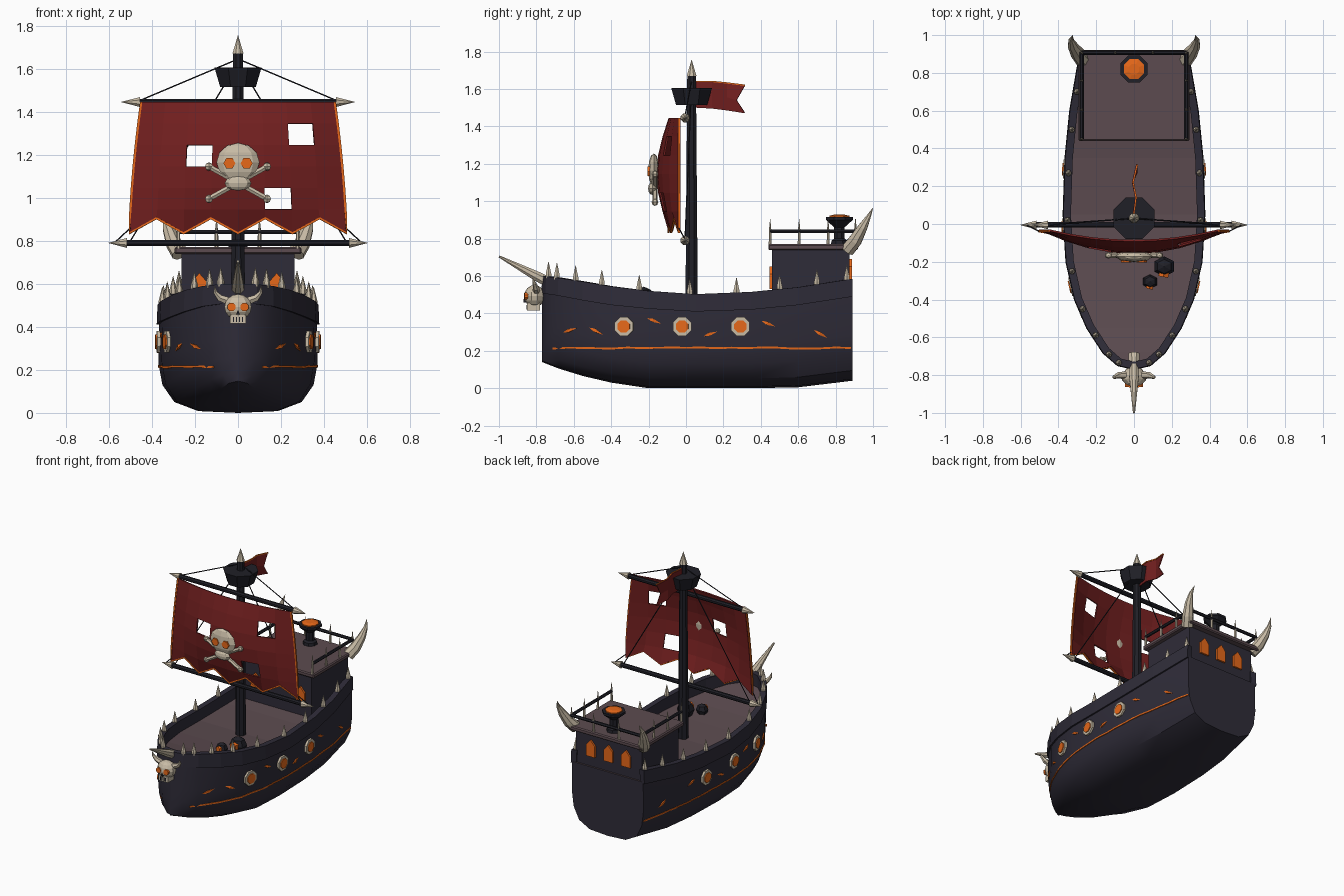
import bpy, bmesh, math, random
from mathutils import Vector, Matrix

if "Cube" in bpy.data.objects:
    bpy.data.objects.remove(bpy.data.objects["Cube"])

random.seed(3)

def material(name, rgb):
    m = bpy.data.materials.new(name)
    m.diffuse_color = (*rgb, 1)
    m.use_nodes = True
    m.node_tree.nodes["Principled BSDF"].inputs["Base Color"].default_value = m.diffuse_color
    return m

DARK = material("dark_wood", (0.028, 0.025, 0.04))
BLACK = material("black_iron", (0.014, 0.014, 0.02))
DECK = material("deck_wood", (0.107, 0.071, 0.08))
RED = material("red_cloth", (0.17, 0.014, 0.014))
BONE = material("bone", (0.58, 0.5, 0.38))
GLOW = material("glow", (0.8, 0.14, 0.01))

def mesh(name, verts, faces, mat, smooth=False):
    me = bpy.data.meshes.new(name)
    me.from_pydata([tuple(v) for v in verts], [], faces)
    bm = bmesh.new()
    bm.from_mesh(me)
    bmesh.ops.recalc_face_normals(bm, faces=bm.faces)
    bm.to_mesh(me)
    bm.free()
    ob = bpy.data.objects.new(name, me)
    bpy.context.collection.objects.link(ob)
    me.materials.append(mat)
    if smooth:
        bpy.ops.object.select_all(action='DESELECT')
        ob.select_set(True)
        bpy.context.view_layer.objects.active = ob
        bpy.ops.object.shade_smooth_by_angle(angle=math.radians(35))
    return ob

def rings(name, loops, mat, closed=True, smooth=False):
    """Skin equal-length loops of points and cap both ends."""
    n = len(loops[0])
    faces = [(i*n+j, i*n+(j+1) % n, (i+1)*n+(j+1) % n, (i+1)*n+j)
             for i in range(len(loops)-1) for j in range(n if closed else n-1)]
    faces += [tuple(range(n)), tuple((len(loops)-1)*n+j for j in range(n))]
    return mesh(name, [p for l in loops for p in l], faces, mat, smooth)

def tube(name, pts, radii, mat, n=8):
    pts = [Vector(p) for p in pts]
    if not isinstance(radii, (list, tuple)):
        radii = [radii]*len(pts)
    span = [max(p[k] for p in pts)-min(p[k] for p in pts) for k in range(3)]
    ref = Vector([float(k == span.index(min(span))) for k in range(3)])
    loops = []
    for i, p in enumerate(pts):
        d = pts[min(i+1, len(pts)-1)]-pts[max(i-1, 0)]
        if len(pts) > 2 and d.length < 1e-6:
            d = pts[-1]-pts[0]
        d = d.normalized() if d.length > 1e-6 else Vector((0, 0, 1))
        u = ref.cross(d).normalized()
        w = d.cross(u)
        loops.append([p+max(radii[i], 0.0008)*(u*math.cos(a)+w*math.sin(a))
                      for a in [2*math.pi*(j+.5)/n for j in range(n)]])
    return rings(name, loops, mat)

def ball(name, c, r, mat, seg=8, ring=6):
    bm = bmesh.new()
    bmesh.ops.create_uvsphere(bm, u_segments=seg, v_segments=ring, radius=1,
                              matrix=Matrix.Translation(c) @ Matrix.Diagonal((*r, 1)))
    me = bpy.data.meshes.new(name)
    bm.to_mesh(me)
    bm.free()
    me.materials.append(mat)
    ob = bpy.data.objects.new(name, me)
    bpy.context.collection.objects.link(ob)
    return ob

def prism(name, poly, y0, y1, mat):
    return rings(name, [[(x, y, z) for x, z in poly] for y in (y0, y1)], mat)

def box(name, x, y0, y1, z0, z1, mat):
    return prism(name, [(-x, z0), (x, z0), (x, z1), (-x, z1)], y0, y1, mat)

# Hull stations: y, half width, keel z, deck z, rail z
ST = [(-.77, .006, .14, .52, .60), (-.745, .085, .13, .515, .598), (-.68, .16, .105, .505, .59),
      (-.55, .245, .065, .48, .57), (-.4, .31, .03, .455, .545), (-.2, .355, 0, .435, .52),
      (.05, .37, 0, .42, .503), (.35, .36, 0, .43, .515), (.6, .335, .005, .455, .54),
      (.89, .285, .04, .50, .585)]
SEC = [(0, 0), (.5, .02), (.8, .12), (.95, .31), (1, .55), (.99, 1)]

def lerp(table, x, col):
    for a, b in zip(table, table[1:]):
        if x <= b[0] or b is table[-1]:
            return a[col]+(b[col]-a[col])*(x-a[0])/(b[0]-a[0])

def skin(s, y, z):
    """Point and outward direction on the hull side s (+1/-1)."""
    def width(t):
        k, d = lerp(ST, t, 2), lerp(ST, t, 3)
        return lerp(ST, t, 1)*lerp([(h, f) for f, h in SEC], (z-k)/(d-k), 1)
    slope = (width(y+.02)-width(y-.02))/.04
    return Vector((s*width(y), y, z)), Vector((s, -slope, 0)).normalized()

half = lambda w, k, d, y: [(f*w, y, k+h*(d-k)) for f, h in SEC]
loops = []
for y, w, k, d, r in ST:
    h = half(w, k, d, y)
    loops.append([(-x, a, b) for x, a, b in h[:0:-1]]+h)
rings("hull", loops, DARK, closed=False, smooth=True)

# Deck and raised bulwark around it
n = len(ST)
mesh("deck", [(s*w, y, d) for s in (-1, 1) for y, w, k, d, r in ST],
     [(i, i+1, n+i+1, n+i) for i in range(n-1)], DECK)
path = [(-w, y, d, r) for y, w, k, d, r in ST[:0:-1]]+[(0, -.765, .52, .6)] + \
       [(w, y, d, r) for y, w, k, d, r in ST[1:]]
wall = []
for i, (x, y, d, r) in enumerate(path):
    a, b = path[max(i-1, 0)], path[min(i+1, len(path)-1)]
    nx, ny = Vector((b[1]-a[1], a[0]-b[0])).normalized()
    wall.append([(x+nx*o, y+ny*o, z) for o, z in
                 ((.008, d-.01), (.004, r), (-.036, r), (-.032, d-.01))])
rings("bulwark", wall, DARK)

# Both hull sides: rail spikes, portholes, glowing seam and cracks
for s in (-1, 1):
    for y in (-.735, -.69, -.59, -.45, -.25, .02, .27, .5, .7, .86):
        x, z = s*max(lerp(ST, y, 1)-.016, .03), lerp(ST, y, 4)
        tube("rail_spike", [(x, y, z-.01), (x, y, z+.015), (x, y, z+.08)], [.017, .017, 0], BONE, 6)
    for y in (-.33, -.02, .29):
        p, d = skin(s, y, .33)
        tube("porthole_rim", [p-d*.02, p+d*.014], .054, BONE)
        tube("porthole_glow", [p, p+d*.02], .036, GLOW)
    seam = [skin(s, -.71+i*.0795, .215+random.uniform(-.003, .003))[0] for i in range(21)]
    tube("glowing_seam", seam, .007, GLOW, 4)
    for y, z, dz in ((-.48, .305, -.018), (-.17, .36, -.014), (.13, .29, .012),
                     (.44, .345, -.014), (.72, .29, -.02), (-.62, .31, .012)):
        tube("hull_crack", [skin(s, y+t*.035, z+t*dz)[0] for t in (-1, -.2, 1)],
             [0, .013, 0], GLOW, 4)

# Stern cabin with roof, pointed windows and rail
box("cabin", .262, .46, .875, .42, .74, DARK)
roof = box("cabin_roof", .295, .44, .92, .738, .77, DECK)
bev = roof.modifiers.new("bevel", 'BEVEL')
bev.width = .007
for y0, y1, xs, z in ((.868, .887, (-.14, 0, .14), .57), (.447, .465, (-.18, .18), .53)):
    for x in xs:
        prism("cabin_window", [(x-.035, z), (x+.035, z), (x+.035, z+.08), (x, z+.12), (x-.035, z+.08)],
              y0, y1, GLOW)
for s in (-1, 1):
    tube("side_rail", [(s*.277, .45, .84), (s*.277, .91, .84)], .011, BLACK, 6)
    for y in (.45, .605, .76, .905):
        tube("rail_post", [(s*.277, y, .765), (s*.277, y, .84), (s*.277, y, .905)], [.009, .008, 0], BONE, 6)
    tube("stern_horn", [(s*.27, .865, .74), (s*.3, .905, .79), (s*.325, .945, .86), (s*.333, .975, .915),
                        (s*.325, 1.0, .965)], [.04, .038, .027, .014, 0], BONE)
tube("stern_rail", [(-.277, .907, .84), (.277, .907, .84)], .011, BLACK, 6)
for x in (-.1, .1):
    tube("rail_post", [(x, .907, .765), (x, .907, .84), (x, .907, .905)], [.009, .008, 0], BONE, 6)

# Brazier on the roof
tube("brazier", [(0, .82, z) for z in (.765, .79, .8, .86, .9, .915)],
     [.05, .045, .03, .03, .078, .078], BLACK)
tube("brazier_embers", [(0, .82, .9), (0, .82, .922), (0, .82, .928)], [.058, .058, .03], GLOW)

# Mast, crow's nest and tip
M = .03
tube("mast", [(0, M, .42), (0, M, 1.68)], [.036, .025], BLACK)
tube("mast_tip", [(0, M, 1.67), (0, M, 1.755)], [.028, 0], BONE)
tube("crows_nest", [(0, M, z) for z in (1.515, 1.605, 1.604, 1.54)], [.09, .118, .092, .08], BLACK)

# Yards with bone points, and rigging
for z, x in ((1.445, .465), (.79, .525)):
    tube("yard", [(-x, -.005, z), (x, -.005, z)], .016, BLACK)
    for s in (-1, 1):
        tube("yard_point", [(s*(x-.01), -.005, z), (s*(x+.078), -.005, z)], [.025, 0], BONE)
for s in (-1, 1):
    for a, b in (((0, M, 1.645), (s*.45, -.005, 1.455)), ((0, M, 1.63), (s*.5, -.005, .8)),
                 ((s*.5, -.04, .86), (s*.57, -.005, .795))):
        tube("rope", [a, b], .0035, BLACK, 5)

# Torn billowing sail with missing cells and glowing hem
def sail(i, j):
    u, v = i/4-1, j/6
    z = 1.445-v*.6
    if j == 6:
        z = .905 if i % 2 else .835
    return (u*(.45+.085*v-.03*v*v), -.038-(1-u*u)*(.055+.065*math.sin(math.pi*v)), z)

holes = {(2, 2), (6, 1), (5, 4)}
cloth = mesh("sail", [sail(i, j) for j in range(7) for i in range(9)],
             [(j*9+i, j*9+i+1, j*9+i+10, j*9+i+9) for j in range(6) for i in range(8)
              if (i, j) not in holes], RED)
cloth.modifiers.new("thickness", 'SOLIDIFY').thickness = .01
tube("sail_hem", [sail(0, j) for j in range(7)]+[sail(i, 6) for i in range(1, 9)] +
     [sail(8, j) for j in range(5, -1, -1)], .0075, GLOW, 4)

# Skull and crossbones emblem
ball("emblem_skull", (0, -.172, 1.165), (.1, .03, .09), BONE)
ball("emblem_jaw", (0, -.178, 1.068), (.062, .025, .035), BONE)
for s in (-1, 1):
    tube("emblem_eye", [(s*.04, -.18, 1.16), (s*.04, -.205, 1.16)], .028, GLOW, 6)
    a, b = Vector((-s*.135, -.166, .995)), Vector((s*.135, -.166, 1.145))
    tube("crossbone", [a, b], .014, BONE, 6)
    for p in (a, b):
        ball("bone_knob", p, (.021, .018, .02), BONE, 6, 4)

# Swallow-tailed flag
fy = [(.05, .05, .05), (.14, .14, .14), (.22, .22, .22), (.315, .27, .315)]
fx = (0, .012, -.004, .018)
fz = [(1.64, 1.57, 1.5), (1.64, 1.57, 1.495), (1.632, 1.555, 1.485), (1.62, 1.54, 1.47)]
fp = [(fx[i], fy[i][k], fz[i][k]) for i in range(4) for k in range(3)]
flag = mesh("flag", fp, [(i*3+k, i*3+k+1, i*3+k+4, i*3+k+3) for i in range(3) for k in range(2)], RED)
flag.modifiers.new("thickness", 'SOLIDIFY').thickness = .007
tube("flag_hem", [fp[0], fp[3], fp[6], fp[9]], .005, GLOW, 4)

# Bow: bone bowsprit and horned skull figurehead
tube("bowsprit", [(0, -.69, .545), (0, -.8, .6), (0, -1.0, .705)], [.032, .028, .006], BONE)
ball("figurehead_skull", (0, -.81, .492), (.066, .055, .06), BONE, 10, 8)
box("figurehead_jaw", .038, -.85, -.78, .415, .455, BONE)
prism("figurehead_nose", [(-.009, .458), (.009, .458), (0, .478)], -.868, -.84, BLACK)
for x in (-.021, -.007, .007, .021):
    prism("tooth_gap", [(x-.003, .422), (x+.003, .422), (x+.003, .445), (x-.003, .445)], -.853, -.845, BLACK)
for s in (-1, 1):
    tube("figurehead_eye", [(s*.027, -.83, .492), (s*.03, -.864, .492)], .02, GLOW)
    tube("figurehead_horn", [(s*.045, -.8, .52), (s*.085, -.802, .535), (s*.105, -.81, .56),
                             (s*.108, -.82, .59)], [.02, .017, .01, 0], BONE, 6)

# Ember rocks on the deck
for x, y, r in ((.16, -.225, .06), (.085, -.305, .042)):
    ball("deck_rock", (x, y, .435+r*.8), (r, r*.9, r), BLACK, 6, 4)
    tube("rock_ember", [(x, y-r*.5, .44+r*.8), (x-.005, y-r*.92, .44+r*.8)], r*.5, GLOW, 6)
